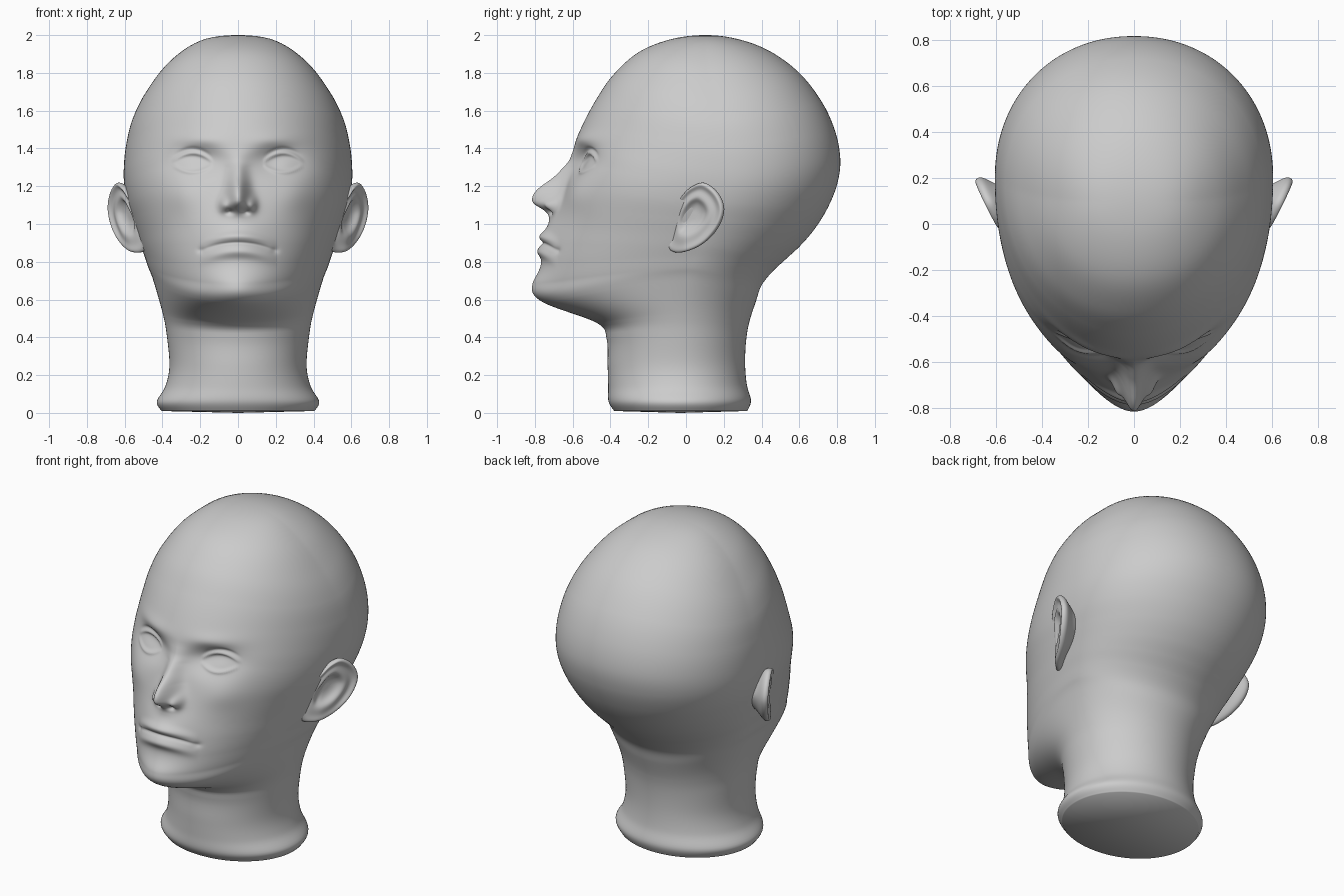
import bpy, bmesh, math
from mathutils import Vector

if "Cube" in bpy.data.objects:
    bpy.data.objects.remove(bpy.data.objects["Cube"])


def g(v, centre, width):
    return math.exp(-((v - centre) / width) ** 2)


def ramp(v, lo, hi):
    t = min(1, max(0, (v - lo) / (hi - lo)))
    return t * t * (3 - 2 * t)


def linear(v, pts):
    if v >= pts[0][0]:
        return pts[0][1]
    for (a, fa), (b, fb) in zip(pts, pts[1:]):
        if v >= b:
            return fb + (fa - fb) * (v - b) / (a - b)
    return pts[-1][1]


def soft(v, pts):
    return sum(linear(v + d * 0.007, pts) for d in range(-2, 3)) / 5


def spline(p0, p1, p2, p3, t):
    return [0.5 * (2 * b + (c - a) * t + (2 * a - 5 * b + 4 * c - d) * t * t
                   + (3 * b - a - 3 * c + d) * t ** 3)
            for a, b, c, d in zip(p0, p1, p2, p3)]


def make_object(name, verts, faces):
    mesh = bpy.data.meshes.new(name)
    mesh.from_pydata(verts, [], faces)
    bm = bmesh.new()
    bm.from_mesh(mesh)
    bmesh.ops.recalc_face_normals(bm, faces=bm.faces)
    for f in bm.faces:
        f.smooth = True
    bm.to_mesh(mesh)
    bm.free()
    obj = bpy.data.objects.new(name, mesh)
    bpy.context.collection.objects.link(obj)
    return obj


def skin(rings, start, end):
    """Join closed rings of equal size, closed by an end point on each side."""
    n = len(rings[0])
    verts = [start] + [v for r in rings for v in r] + [end]
    last = 1 + (len(rings) - 1) * n
    faces = []
    for j in range(n):
        k = (j + 1) % n
        faces.append((0, 1 + j, 1 + k))
        for a in range(1, last, n):
            faces.append((a + j, a + n + j, a + n + k, a + k))
        faces.append((last + j, len(verts) - 1, last + k))
    return verts, faces


# Head and neck sections, crown to base: front y z, half width and its z, back y z
ROWS = [
    (.10, 2.0, 0, 2.0, .10, 2.0),
    (-.08, 1.978, .20, 1.97, .27, 1.98),
    (-.25, 1.91, .367, 1.855, .44, 1.917),
    (-.385, 1.79, .492, 1.69, .60, 1.80),
    (-.475, 1.66, .56, 1.55, .72, 1.645),
    (-.545, 1.53, .592, 1.42, .79, 1.49),
    (-.59, 1.42, .604, 1.31, .817, 1.34),
    (-.605, 1.33, .603, 1.21, .80, 1.21),
    (-.63, 1.22, .587, 1.11, .75, 1.085),
    (-.665, 1.11, .56, 1.02, .682, .975),
    (-.70, 1.00, .535, .945, .605, .885),
    (-.735, .895, .515, .885, .53, .815),
    (-.763, .79, .495, .83, .46, .75),
    (-.775, .685, .475, .77, .40, .675),
    (-.745, .585, .448, .70, .37, .59),
    (-.47, .475, .397, .52, .335, .48),
    (-.42, .39, .377, .41, .318, .38),
    (-.415, .25, .363, .25, .313, .26),
    (-.412, .14, .385, .14, .322, .15),
    (-.41, .06, .43, .06, .344, .065),
    (-.38, .01, .405, .01, .325, .01),
]
# Nose: forward height and width along z
NOSE = [(1.40, 0), (1.33, .02), (1.25, .075), (1.19, .143), (1.15, .162),
        (1.11, .147), (1.07, .06), (1.04, .02), (1.0, 0)]
NOSE_WIDTH = [(1.40, .07), (1.30, .046), (1.20, .05), (1.07, .07)]


def face_relief(x, z):
    """Forward (-y) offset of the facial features."""
    x = abs(x)
    # Nose with wings and nostrils
    out = soft(z, NOSE) * math.exp(-(x / linear(z, NOSE_WIDTH)) ** 2)
    out += .036 * g(x, .075, .024) * g(z, 1.10, .035)
    out -= .022 * g(x, .042, .02) * g(z, 1.064, .014)
    # Brow, eye socket, eyeball and lids
    out += .012 * g(x, .2, .12) * g(z, 1.445, .04)
    out -= .075 * g(x, .215, .125) * g(z, 1.335, .075)
    out += .032 * g(x, .24, .08) * g(z, 1.32, .05)
    t = 1 - ((x - .24) / .105) ** 2
    if t > 0:
        up, low = 1.32 + .045 * t, 1.32 - .038 * t
        out += .012 * math.sqrt(t) * (g(z, up + .01, .011) + .7 * g(z, low - .008, .01))
        out -= .007 * t * g(z, up + .034, .01)
    # Cheekbone and chin
    out += .012 * g(x, .30, .10) * g(z, 1.15, .08)
    out += .04 * g(x, 0, .16) * g(z, .665, .07)
    # Mouth
    out += .035 * g(x, 0, .14) * g(z, .95, .10)
    m = max(0, 1 - (x / .205) ** 2)
    v = z - (.9 - .04 * (x / .195) ** 2)
    out += m * (.02 * g(v, .036, .024) + .026 * g(v, -.045, .032))
    out -= .010 * math.sqrt(m) * g(v, 0, .009)
    out -= .008 * g(x, .198, .02) * g(z, .86, .018)
    return out


def head_ring(row, count=240):
    fy, fz, w, sz, by, bz = row
    sy = -.03 + .23 * ramp(sz, .55, 1.25) - .10 * ramp(sz, 1.3, 2)   # widest point
    front = 2.05 + .3 * g(sz, 1.12, .17) - .22 * g(sz, .74, .14)     # squareness
    back = 2 + .1 * ramp(sz, .9, 1.3)
    ring = []
    for j in range(count):
        u = 2 * math.pi * j / count
        a = u - .6 * math.sin(u)          # denser towards the face
        c, s = math.cos(a), math.sin(a)
        ey, ez, p = (fy, fz, front) if c > 0 else (by, bz, back)
        k = (abs(c) ** p + abs(s) ** p) ** (-1 / p)
        x, y = w * s * k, sy + (ey - sy) * abs(c) * k
        z = sz + (ez - sz) * abs(c) ** 1.5
        if c > 0:
            y -= face_relief(x, z) * min(1, 2.5 * c)
        ring.append((x, y, z))
    return ring


fy, fz, w, sz, by, bz = ROWS[1]
ctrl = [(by, bz, -w, sz, fy, fz)] + ROWS + [ROWS[-1]]   # mirrored row rounds the crown
rings = []
for i in range(1, len(ROWS)):
    (y0, z0), (y1, z1) = ROWS[i - 1][:2], ROWS[i][:2]
    fine = .0065 if .45 < z1 < 1.6 else .03
    steps = max(6, int(math.hypot(y1 - y0, z1 - z0) / fine))
    for q in range(1, steps + 1):
        rings.append(head_ring(spline(*ctrl[i - 1:i + 3], q / steps)))
make_object("head", *skin(rings, (0, .10, 2.0), (0, -.03, 0)))

# Ears: outline (y, z), then rings of (scale, height) from the bowl over the rim to the back
OUTLINE = [(.10, 1.215), (.165, 1.16), (.195, 1.075), (.16, .975), (.08, .893),
           (-.025, .85), (-.09, .865), (-.105, .94), (-.09, 1.02), (-.055, 1.10),
           (-.005, 1.17), (.045, 1.207)]
RELIEF = [(.2, -.036), (.4, -.026), (.54, .006), (.78, -.016), (.93, .013),
          (1.015, -.004), (1.0, -.026), (.88, -.045), (.65, -.075), (.5, -.12)]
CENTRE = (.025, 1.045)
NORMAL = Vector((1, -.5, -.05)).normalized()


def ear_point(y, z, height):
    x = .59 + .5 * y + .05 * (z - 1.03) - .035 * ramp(-y, 0, .09)
    return Vector((x, y, z)) + NORMAL * height


outline = []
for i in range(len(OUTLINE)):
    near = [OUTLINE[(i + d) % len(OUTLINE)] for d in (-1, 0, 1, 2)]
    outline += [spline(*near, q / 4) for q in range(4)]
ear_rings = []
for idx, (scale, height) in enumerate(RELIEF):
    ring = []
    for oy, oz in outline:
        y = CENTRE[0] + (oy - CENTRE[0]) * scale
        z = CENTRE[1] + (oz - CENTRE[1]) * scale
        lobe = .25 + .75 * ramp(z, .88, .98) if idx < 5 else 1
        ring.append(ear_point(y, z, height * lobe))
    ear_rings.append(ring)
ears = make_object("ears", *skin(ear_rings, ear_point(*CENTRE, -.036),
                                 ear_point(*CENTRE, -.13)))
ears.modifiers.new("mirror", 'MIRROR').use_mirror_merge = False
sub = ears.modifiers.new("smooth", 'SUBSURF')
sub.levels = sub.render_levels = 2
